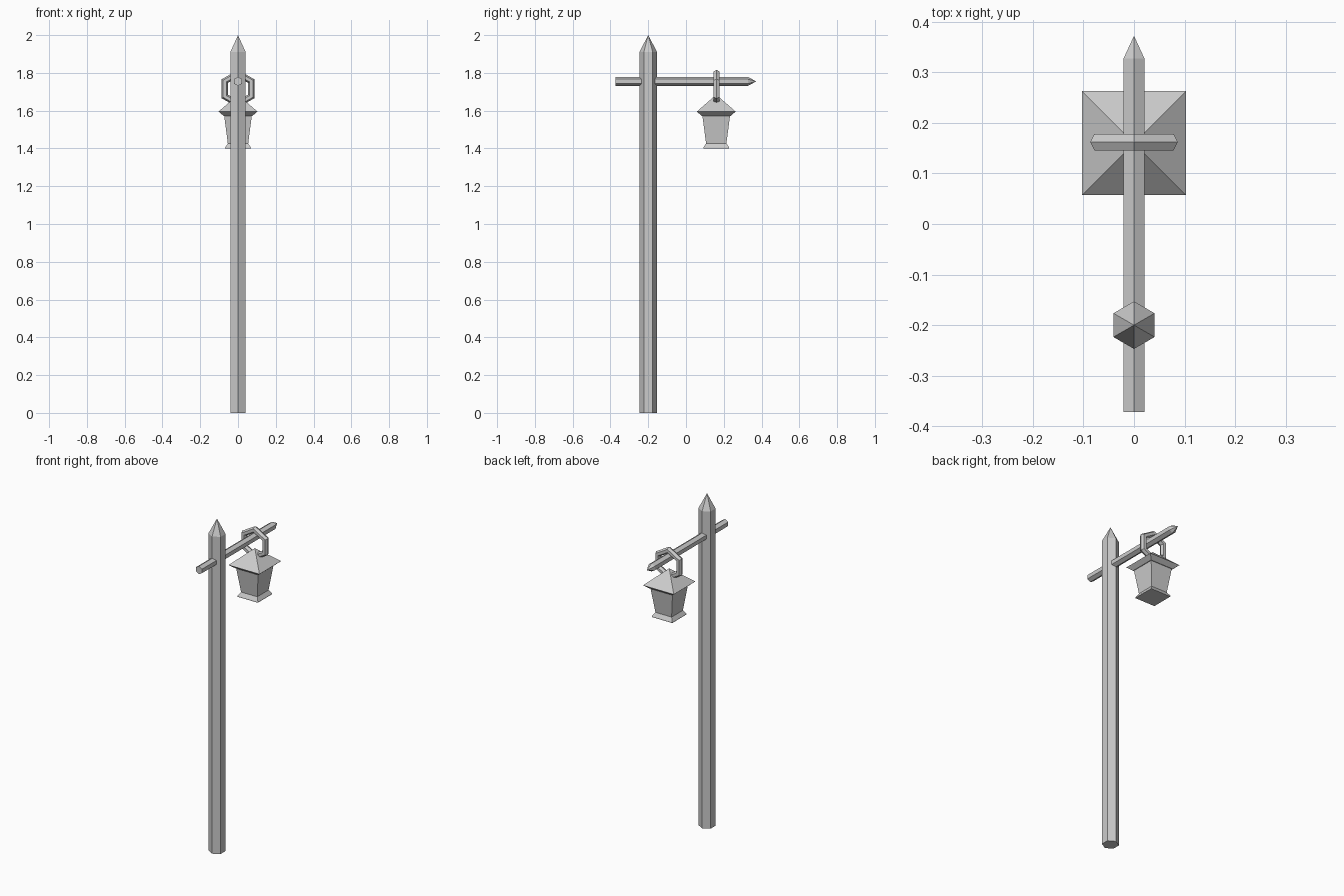
import bpy, bmesh
from math import sin, cos, pi
from mathutils import Matrix, Vector

if "Cube" in bpy.data.objects:
    bpy.data.objects.remove(bpy.data.objects["Cube"])


def make_object(name, bm, matrix):
    bmesh.ops.remove_doubles(bm, verts=bm.verts, dist=1e-5)
    bmesh.ops.recalc_face_normals(bm, faces=bm.faces)
    bm.transform(matrix)
    mesh = bpy.data.meshes.new(name)
    bm.to_mesh(mesh)
    bm.free()
    obj = bpy.data.objects.new(name, mesh)
    bpy.context.collection.objects.link(obj)
    return obj


def turned(name, sides, profile, matrix, phase=0.0):
    """Many-sided solid through (radius, z) rings; a final radius of 0 is a point."""
    bm = bmesh.new()
    rings = []
    for r, z in profile:
        if r == 0:
            rings.append([bm.verts.new((0, 0, z))] * sides)
        else:
            rings.append([bm.verts.new((r * cos(phase + 2 * pi * i / sides),
                                        r * sin(phase + 2 * pi * i / sides), z))
                          for i in range(sides)])
    for a, b in zip(rings, rings[1:]):
        for i in range(sides):
            j = (i + 1) % sides
            bm.faces.new(list(dict.fromkeys((a[i], a[j], b[j], b[i]))))
    for ring, r in ((rings[0], profile[0][0]), (rings[-1], profile[-1][0])):
        if r:
            bm.faces.new(ring)
    return make_object(name, bm, matrix)


def square(name, profile, matrix):
    """Square solid through (half width, z) rings."""
    return turned(name, 4, [(h * 2 ** 0.5, z) for h, z in profile], matrix, pi / 4)


# Hexagonal post with pointed top
turned("post", 6, [(0.047, 0), (0.047, 1.91), (0, 2.0)],
       Matrix.Translation((0, -0.2, 0)), pi / 2)

# Crossbar along y, sharpened at the far end
turned("crossbar", 6, [(0.024, -0.372), (0.024, 0.327), (0, 0.372)],
       Matrix.Translation((0, 0, 1.755)) @ Matrix.Rotation(-pi / 2, 4, 'X'), pi / 2)

# Lantern: roof, tapered body, flared base
at = Matrix.Translation((0, 0.16, 0))
square("lantern_roof", [(0.077, 1.573), (0.103, 1.595), (0, 1.685)], at)
square("lantern_body", [(0.053, 1.42), (0.074, 1.58)], at)
square("lantern_base", [(0.068, 1.40), (0.068, 1.405), (0.053, 1.428)], at)

# Six-sided hanging ring around the crossbar
bm = bmesh.new()
R, r, n = 0.081, 0.019, 6
grid = []
for i in range(n):
    a = pi / 2 + 2 * pi * i / n
    grid.append([bm.verts.new(((R + r * cos(b)) * cos(a), r * sin(b), (R + r * cos(b)) * sin(a)))
                 for b in (2 * pi * k / n for k in range(n))])
for i in range(n):
    for k in range(n):
        i2, k2 = (i + 1) % n, (k + 1) % n
        bm.faces.new((grid[i][k], grid[i2][k], grid[i2][k2], grid[i][k2]))
make_object("hanging_ring", bm, Matrix.Translation((0, 0.162, 1.716)))
